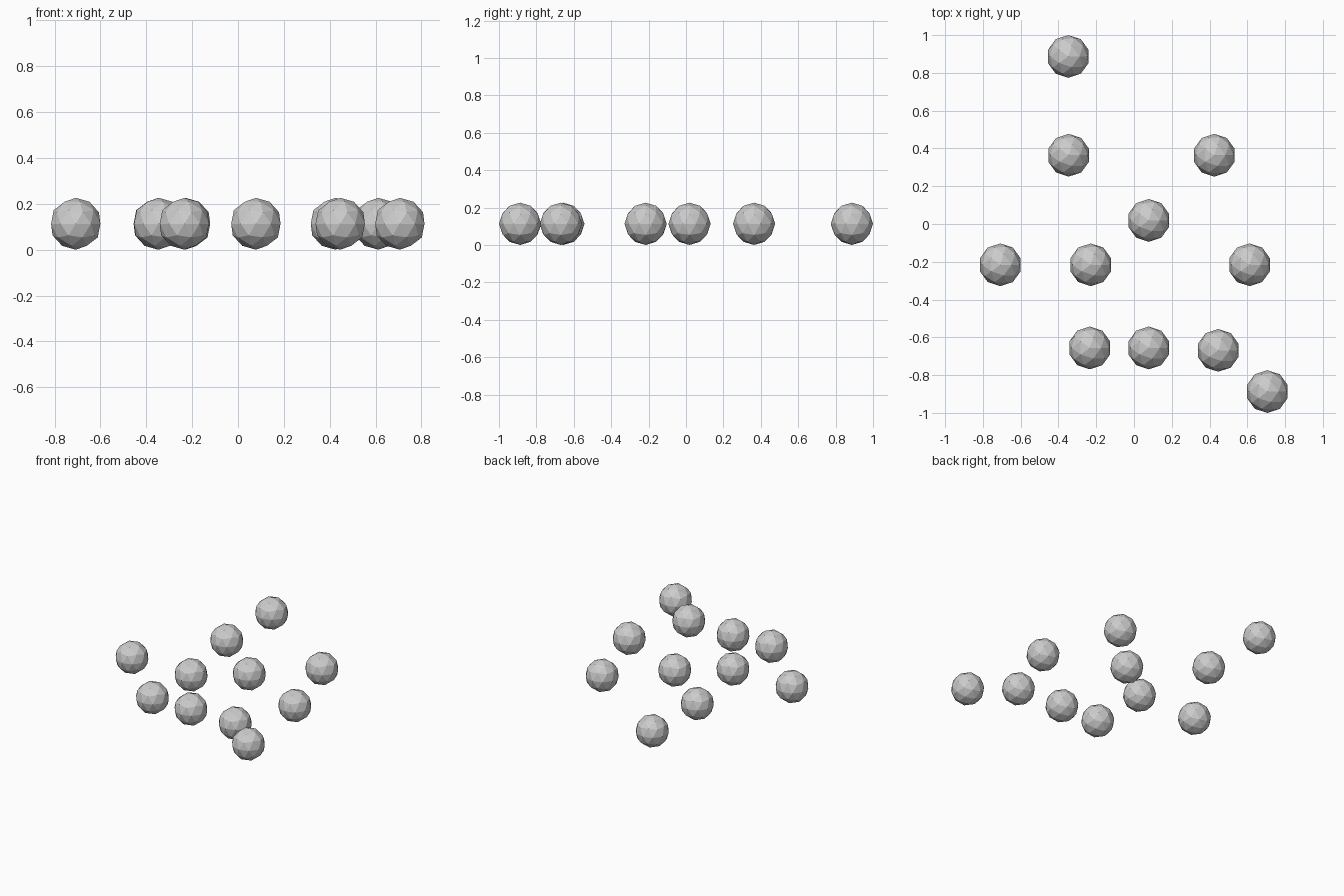
import bpy

cube = bpy.data.objects.get("Cube")
if cube:
    bpy.data.objects.remove(cube, do_unlink=True)

RADIUS = 0.113

# Single plain grey shared by every ball
grey = bpy.data.materials.new("light_grey")
grey.use_nodes = True
grey.diffuse_color = (0.6, 0.6, 0.6, 1)
grey.node_tree.nodes["Principled BSDF"].inputs["Base Color"].default_value = (0.6, 0.6, 0.6, 1)

# Ball centres on the ground, listed from back to front
centres = [
    (-0.348, 0.887),
    (-0.346, 0.364), (0.425, 0.364),
    (0.078, 0.019),
    (-0.708, -0.216), (-0.229, -0.216), (0.612, -0.216),
    (-0.234, -0.656), (0.078, -0.656), (0.446, -0.669),
    (0.706, -0.887),
]


def add_ball(name, x, y):
    """Faceted low-poly ball resting on the ground."""
    bpy.ops.mesh.primitive_ico_sphere_add(
        subdivisions=2, radius=RADIUS, location=(x, y, RADIUS))
    ball = bpy.context.object
    ball.name = name
    ball.data.materials.append(grey)
    bpy.ops.object.shade_flat()


for i, (x, y) in enumerate(centres, 1):
    add_ball(f"ball_{i}", x, y)
